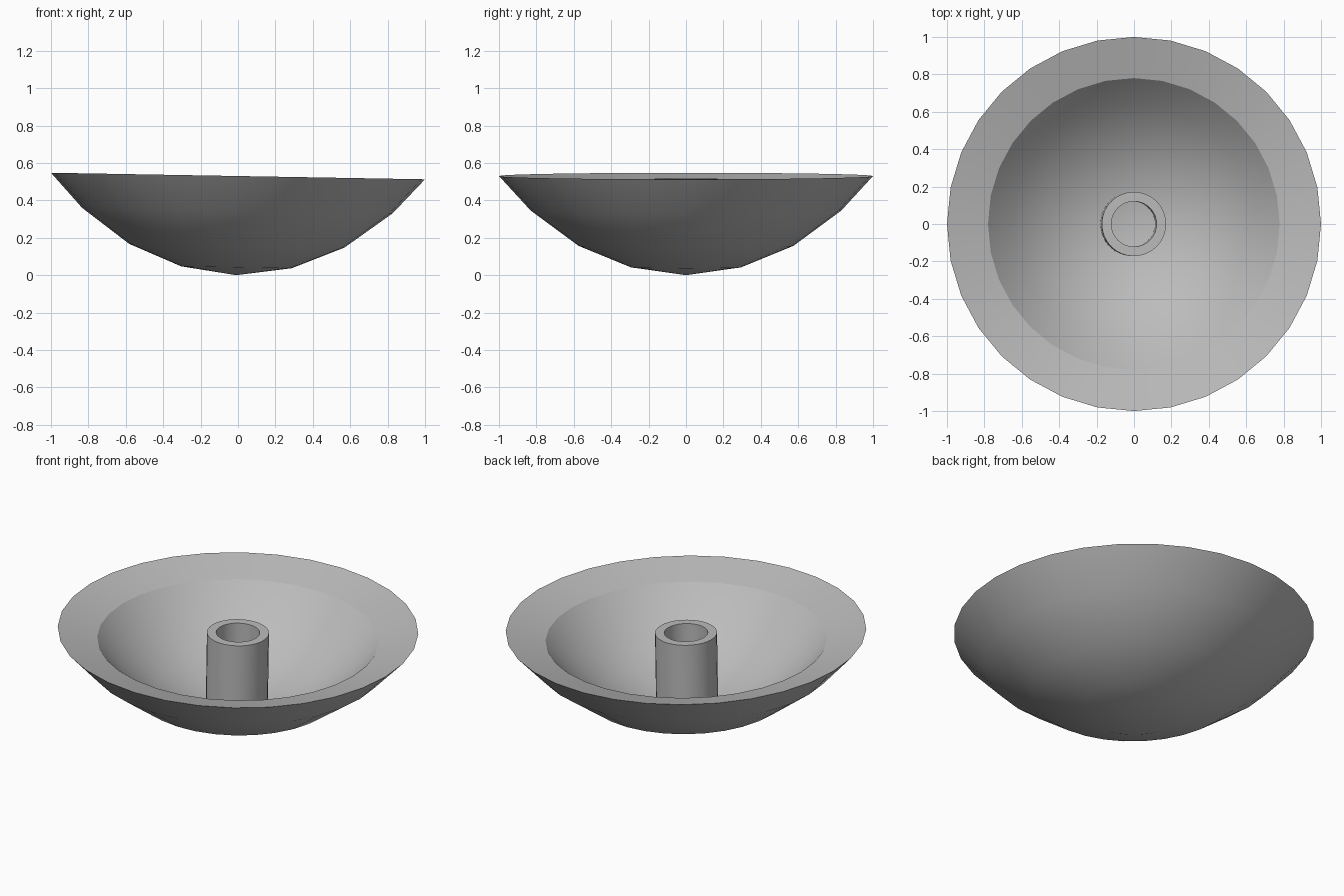
import bpy, bmesh
from math import radians, tau
from mathutils import Vector

SIDES = 32
TILT = radians(1)
RIM_Z = 0.53

cube = bpy.data.objects.get("Cube")
if cube:
    bpy.data.objects.remove(cube)

grey = bpy.data.materials.new("plain_grey")
grey.use_nodes = True
colour = (0.5, 0.5, 0.5, 1)
grey.diffuse_color = colour
grey.node_tree.nodes["Principled BSDF"].inputs["Base Color"].default_value = colour


def lathe(name, profile, closed=False):
    """Turn a (radius, height) profile around z and lean it slightly."""
    bm = bmesh.new()
    verts = [bm.verts.new((r, 0, z)) for r, z in profile]
    edges = [bm.edges.new(pair) for pair in zip(verts, verts[1:])]
    if closed:
        edges.append(bm.edges.new((verts[-1], verts[0])))
    bmesh.ops.spin(bm, geom=verts + edges, cent=Vector(), axis=(0, 0, 1),
                   angle=tau, steps=SIDES, use_merge=False)
    bmesh.ops.remove_doubles(bm, verts=bm.verts[:], dist=0.0005)
    bmesh.ops.recalc_face_normals(bm, faces=bm.faces[:])
    mesh = bpy.data.meshes.new(name)
    bm.to_mesh(mesh)
    bm.free()
    mesh.materials.append(grey)
    obj = bpy.data.objects.new(name, mesh)
    bpy.context.collection.objects.link(obj)
    obj.rotation_euler.y = TILT
    obj.location.x = -RIM_Z * TILT
    bpy.ops.object.select_all(action="DESELECT")
    obj.select_set(True)
    bpy.context.view_layer.objects.active = obj
    bpy.ops.object.shade_smooth_by_angle(angle=radians(25))
    return obj


# Bowl: outer shell, sloping rim, and a smaller raised copy as the inside
outer = [(0, 0), (0.295, 0.042), (0.575, 0.157), (0.83, 0.345), (1, RIM_Z)]
inner = [(r * 0.78, z * 0.78 + 0.057) for r, z in reversed(outer)]
lathe("bowl", outer + inner)

# Hollow centre post standing on the bowl floor
lathe("centre_tube", [(0.172, 0.05), (0.172, 0.515), (0.121, 0.515), (0.121, 0.05)],
      closed=True)
